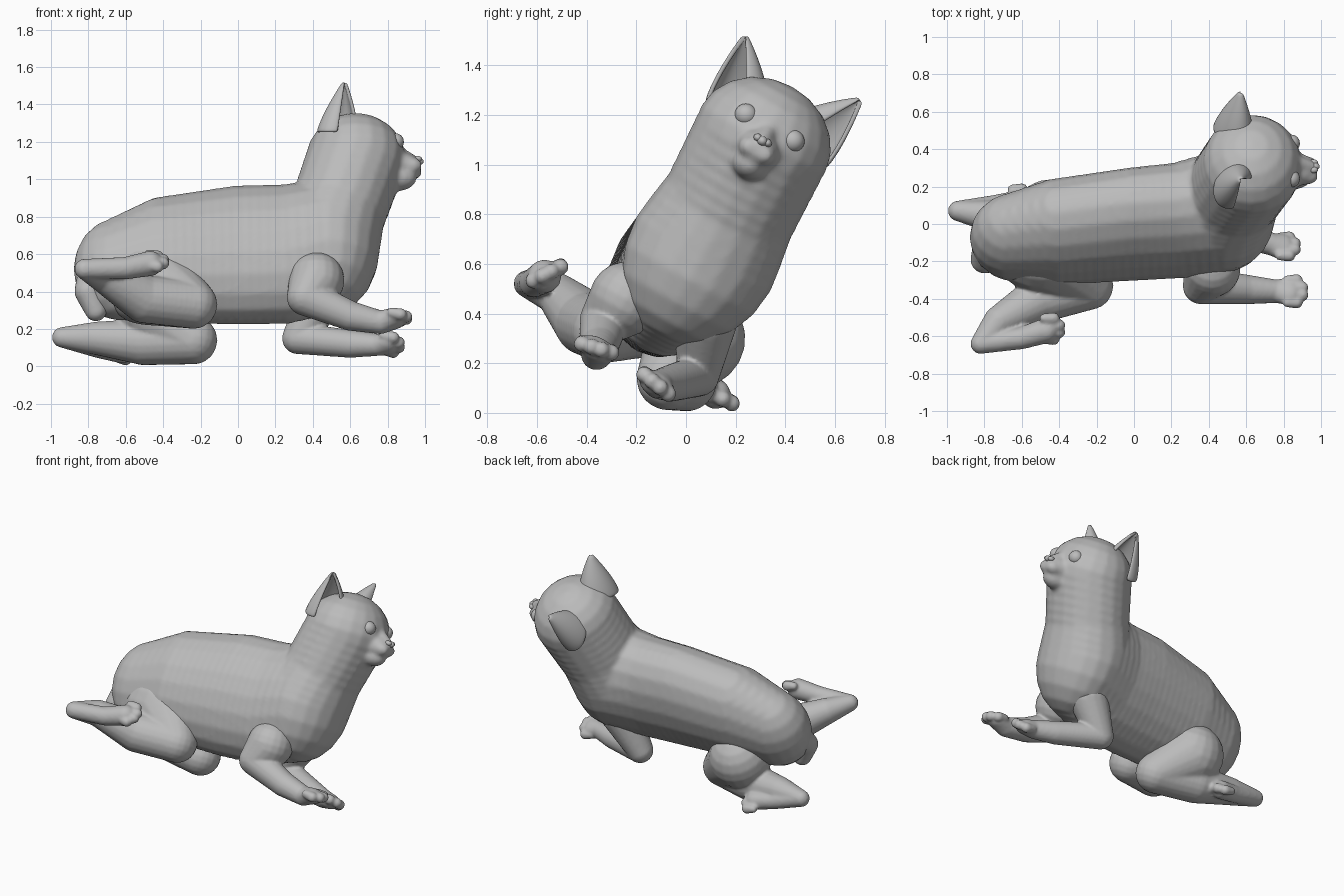
import bpy, math
from mathutils import Vector, Matrix

if "Cube" in bpy.data.objects:
    bpy.data.objects.remove(bpy.data.objects["Cube"])

grey = bpy.data.materials.new("soft_grey")
grey.use_nodes = True
grey.diffuse_color = (0.5, 0.5, 0.5, 1)
grey.node_tree.nodes["Principled BSDF"].inputs["Base Color"].default_value = (0.5, 0.5, 0.5, 1)

# The animal lies rolled to one side: every part shares this tilt
TILT = Matrix.Rotation(math.radians(-29), 4, 'X')
HEAD = Vector((0.63, 0.31, 1.1))


def on_head(x, left, up):
    return tuple(HEAD + TILT @ Vector((x, left, up)))


def add_ball(bm, p, segs=20):
    """Tilted ellipsoid from (x, y, z, forward, side, up radii)."""
    m = Matrix.Translation(p[:3]) @ TILT @ Matrix.Diagonal((*p[3:], 1))
    bmesh.ops.create_uvsphere(bm, u_segments=segs, v_segments=segs // 2, radius=1, matrix=m)


def full(p):
    return p if len(p) == 6 else (*p[:3], p[3], p[3], p[3])


def finish(name, bm):
    mesh = bpy.data.meshes.new(name)
    bm.to_mesh(mesh)
    bm.free()
    for f in mesh.polygons:
        f.use_smooth = True
    mesh.materials.append(grey)
    obj = bpy.data.objects.new(name, mesh)
    bpy.context.collection.objects.link(obj)
    return obj


def flesh(name, chains, voxel=0.013, smooth=6):
    """Sweep ellipsoids along chains of sections and fuse them to one skin."""
    bm = bmesh.new()
    for chain in chains:
        pts = [full(p) for p in chain]
        add_ball(bm, pts[0])
        for a, b in zip(pts, pts[1:]):
            gap = (Vector(b[:3]) - Vector(a[:3])).length
            n = max(2, int(gap / (0.2 * min(a[3], b[3]))))
            for i in range(1, n + 1):
                t = i / n
                add_ball(bm, tuple(u + (v - u) * t for u, v in zip(a, b)))
    obj = finish(name, bm)
    rm = obj.modifiers.new("fuse", 'REMESH')
    rm.mode = 'VOXEL'
    rm.voxel_size = voxel
    rm.use_smooth_shade = True
    sm = obj.modifiers.new("soften", 'SMOOTH')
    sm.factor = 0.5
    sm.iterations = smooth
    return obj


def toes(tip, side, r=0.033):
    """Four toes fanned across the end of a paw."""
    tip, side = Vector(tip), Vector(side).normalized()
    result = []
    for i, fwd in zip((-1.5, -0.5, 0.5, 1.5), (0, 0.03, 0.03, 0)):
        c = tip + side * i * r * 1.25 + Vector((fwd, 0, 0))
        result.append([(*(c - Vector((0.05, 0, -0.01))), r * 0.8), (*c, r)])
    return result


import bmesh

# Torso, neck and head in one skin
muzzle = [[(*on_head(0.22, 0, -0.04), 0.13, 0.095, 0.08),
           (*on_head(0.27, 0, -0.05), 0.08, 0.075, 0.065)],
          [(*on_head(0.22, 0, -0.11), 0.105, 0.075, 0.065)],
          [(*on_head(0.2, 0, 0.02), 0.1, 0.05, 0.06),
           (*on_head(0.30, 0, -0.005), 0.05, 0.035, 0.03)]]
for s in (-1, 1):
    muzzle.append([(*on_head(0.295, s * 0.035, -0.05), 0.06, 0.045, 0.045)])
flesh("body", [[
    (-0.63, -0.07, 0.52, 0.25, 0.22, 0.29),
    (-0.4, -0.04, 0.57, 0.25, 0.26, 0.36),
    (0, 0, 0.595, 0.25, 0.27, 0.40),
    (0.25, 0.02, 0.60, 0.25, 0.28, 0.40),
    (0.48, 0.07, 0.64, 0.28, 0.31, 0.38),
    (0.53, 0.17, 0.82, 0.26, 0.28, 0.28),
    (*HEAD, 0.27, 0.285, 0.245)]] + muzzle)

# Front legs
flesh("right_front_leg", [[
    (0.42, -0.24, 0.46, 0.15), (0.36, -0.33, 0.37, 0.1),
    (0.6, -0.35, 0.27, 0.08), (0.76, -0.36, 0.235, 0.063),
    (0.83, -0.36, 0.255, 0.07, 0.08, 0.05)]]
    + toes((0.87, -0.36, 0.26), (0, 1, -0.3)), 0.009, 4)
flesh("left_front_leg", [[
    (0.45, 0.08, 0.38, 0.13), (0.32, 0.05, 0.15, 0.085),
    (0.6, -0.06, 0.12, 0.075), (0.74, -0.11, 0.115, 0.06),
    (0.79, -0.12, 0.115, 0.07, 0.075, 0.05)]]
    + toes((0.83, -0.12, 0.115), (0, 1, -0.8)), 0.009, 4)

# Hind legs: haunch, folded shank and long foot
flesh("right_hind_leg", [
    [(-0.48, -0.17, 0.45, 0.25, 0.2, 0.24), (-0.24, -0.33, 0.33, 0.13)],
    [(-0.24, -0.33, 0.33, 0.13), (-0.5, -0.4, 0.36, 0.13),
     (-0.72, -0.52, 0.48, 0.085), (-0.82, -0.64, 0.52, 0.055)],
    [(-0.82, -0.64, 0.52, 0.055), (-0.6, -0.61, 0.525, 0.06),
     (-0.47, -0.57, 0.55, 0.068)]]
    + toes((-0.43, -0.56, 0.56), (0, 1, 0.5)), 0.01, 4)
flesh("left_hind_leg", [
    [(-0.45, 0.04, 0.3, 0.2), (-0.24, -0.07, 0.14, 0.13)],
    [(-0.24, -0.07, 0.14, 0.13), (-0.5, 0, 0.13, 0.125),
     (-0.75, 0.04, 0.15, 0.09), (-0.94, 0.07, 0.155, 0.055)],
    [(-0.94, 0.07, 0.155, 0.055), (-0.75, 0.1, 0.1, 0.055),
     (-0.62, 0.12, 0.075, 0.06)]]
    + toes((-0.6, 0.13, 0.065), (0, 1, -0.5)), 0.01, 4)

# Short tail tucked under the rump
flesh("tail", [[(-0.76, -0.1, 0.5, 0.1), (-0.8, -0.19, 0.4, 0.075),
                (-0.76, -0.2, 0.3, 0.06)]], 0.01, 4)

# Ears: open cups narrowing to a point, mirrored across the head
ROWS, COLS = 12, 20
for side, label in ((1, "left"), (-1, "right")):
    bm = bmesh.new()
    rows = []
    for i in range(ROWS + 1):
        t = i / ROWS
        mid = Vector((-0.1 + 0.04 * t, 0.165 + 0.1 * t, 0.08 + 0.25 * t))
        r = 0.125 * (1 - t ** 1.4) + 0.004
        row = []
        for j in range(COLS + 1):
            ang = math.radians(-135 + 270 * j / COLS)
            back = Vector((-math.cos(math.radians(35)), -math.sin(math.radians(35)), 0.3))
            across = Vector((-0.57, 0.75, -0.4))
            p = mid + back * r * 0.7 * math.cos(ang) + across * r * 0.95 * math.sin(ang)
            row.append(bm.verts.new(on_head(p.x, side * p.y, p.z)))
        rows.append(row)
    for a, b in zip(rows, rows[1:]):
        for j in range(COLS):
            bm.faces.new((a[j], a[j + 1], b[j + 1], b[j]))
    bmesh.ops.recalc_face_normals(bm, faces=bm.faces)
    ear = finish(label + "_ear", bm)
    sol = ear.modifiers.new("thickness", 'SOLIDIFY')
    sol.thickness = 0.018
    sol.offset = 0
    sub = ear.modifiers.new("round", 'SUBSURF')
    sub.levels = sub.render_levels = 1

    # Eyes
    bm = bmesh.new()
    add_ball(bm, (*on_head(0.212, side * 0.108, 0.055), 0.045, 0.047, 0.045), 24)
    finish(label + "_eye", bm)

# Nose with two nostril wings
bm = bmesh.new()
add_ball(bm, (*on_head(0.335, 0, -0.005), 0.028, 0.022, 0.02))
for s in (-1, 1):
    add_ball(bm, (*on_head(0.33, s * 0.022, -0.002), 0.024, 0.018, 0.016))
finish("nose", bm)
